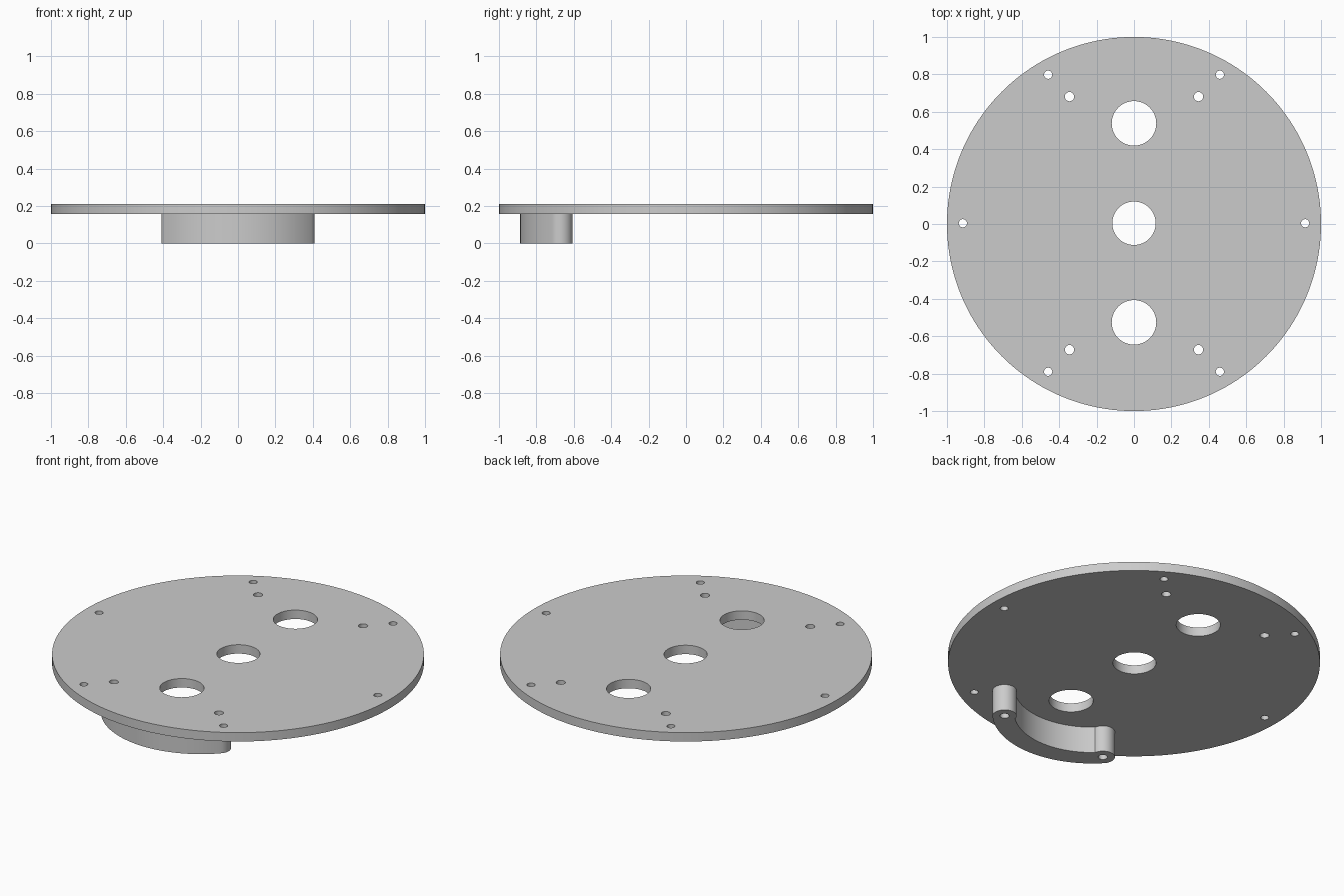
import bpy, bmesh
from math import cos, sin, pi, atan2, acos, hypot, radians

cube = bpy.data.objects.get("Cube")
if cube:
    bpy.data.objects.remove(cube, do_unlink=True)

grey = bpy.data.materials.new("light grey")
grey.use_nodes = True
grey.diffuse_color = (0.6, 0.6, 0.6, 1)
grey.node_tree.nodes["Principled BSDF"].inputs["Base Color"].default_value = (0.6, 0.6, 0.6, 1)


def arc(cx, cy, r, start, end, steps):
    """Points along an arc, both ends included."""
    angles = [start + (end - start) * i / steps for i in range(steps + 1)]
    return [(cx + r * cos(a), cy + r * sin(a)) for a in angles]


def circle(cx, cy, r, steps):
    return arc(cx, cy, r, 0, 2 * pi, steps)[:-1]


def slab(name, loops, bottom, top):
    """Extrude an outline, with holes, between two heights."""
    bm = bmesh.new()
    edges = []
    for loop in loops:
        verts = [bm.verts.new((x, y, bottom)) for x, y in loop]
        edges += [bm.edges.new((verts[i - 1], verts[i])) for i in range(len(verts))]
    bmesh.ops.triangle_fill(bm, use_beauty=True, edges=edges, normal=(0, 0, 1))
    grown = bmesh.ops.extrude_face_region(bm, geom=bm.faces[:])["geom"]
    lifted = [g for g in grown if isinstance(g, bmesh.types.BMVert)]
    bmesh.ops.translate(bm, verts=lifted, vec=(0, 0, top - bottom))
    bmesh.ops.recalc_face_normals(bm, faces=bm.faces[:])
    mesh = bpy.data.meshes.new(name)
    bm.to_mesh(mesh)
    bm.free()
    mesh.materials.append(grey)
    obj = bpy.data.objects.new(name, mesh)
    bpy.context.collection.objects.link(obj)
    bpy.ops.object.select_all(action='DESELECT')
    obj.select_set(True)
    bpy.context.view_layer.objects.active = obj
    bpy.ops.object.shade_smooth_by_angle(angle=radians(30))
    return obj


PLATE_BOTTOM, PLATE_TOP = 0.157, 0.21
BOSS_X, BOSS_Y, BOSS_R, SCREW_R = 0.345, -0.672, 0.065, 0.025

# Round plate with three large holes and two sets of screw holes
holes = [circle(0, 0.538, 0.119, 64), circle(0, 0.004, 0.116, 64),
         circle(0, -0.526, 0.119, 64)]
for side in (-1, 1):
    holes.append(circle(side * 0.915, 0.004, 0.022, 24))
    for y in (0.798, -0.79):
        holes.append(circle(side * 0.459, y, 0.022, 24))
    for y in (0.681, BOSS_Y):
        holes.append(circle(side * BOSS_X, y, SCREW_R, 24))
slab("round_plate", [circle(0, 0, 1, 160)] + holes, PLATE_BOTTOM, PLATE_TOP)

# Curved foot: an arc-shaped band ending in two round bosses
CENTRE_Y, INNER_R = -0.348, 0.42
reach = hypot(BOSS_X, BOSS_Y - CENTRE_Y)
tilt = atan2(BOSS_Y - CENTRE_Y, BOSS_X)
# angle, seen from the arc centre, where the inner edge meets a boss
swing = acos((reach**2 + INNER_R**2 - BOSS_R**2) / (2 * reach * INNER_R))
meet = tilt - swing
meet_x, meet_y = INNER_R * cos(meet), CENTRE_Y + INNER_R * sin(meet)
boss_end = atan2(meet_y - BOSS_Y, meet_x - BOSS_X) % (2 * pi)

outer = arc(0, CENTRE_Y, reach + BOSS_R, -pi - tilt, tilt, 48)
boss = arc(BOSS_X, BOSS_Y, BOSS_R, tilt, boss_end, 32)
inner = arc(0, CENTRE_Y, INNER_R, meet, -pi - meet, 40)
mirrored_boss = [(-x, y) for x, y in reversed(boss)]
outline = outer + boss[1:] + inner[1:] + mirrored_boss[1:-1]
screws = [circle(side * BOSS_X, BOSS_Y, SCREW_R, 24) for side in (-1, 1)]
slab("curved_foot", [outline] + screws, 0, PLATE_BOTTOM)
